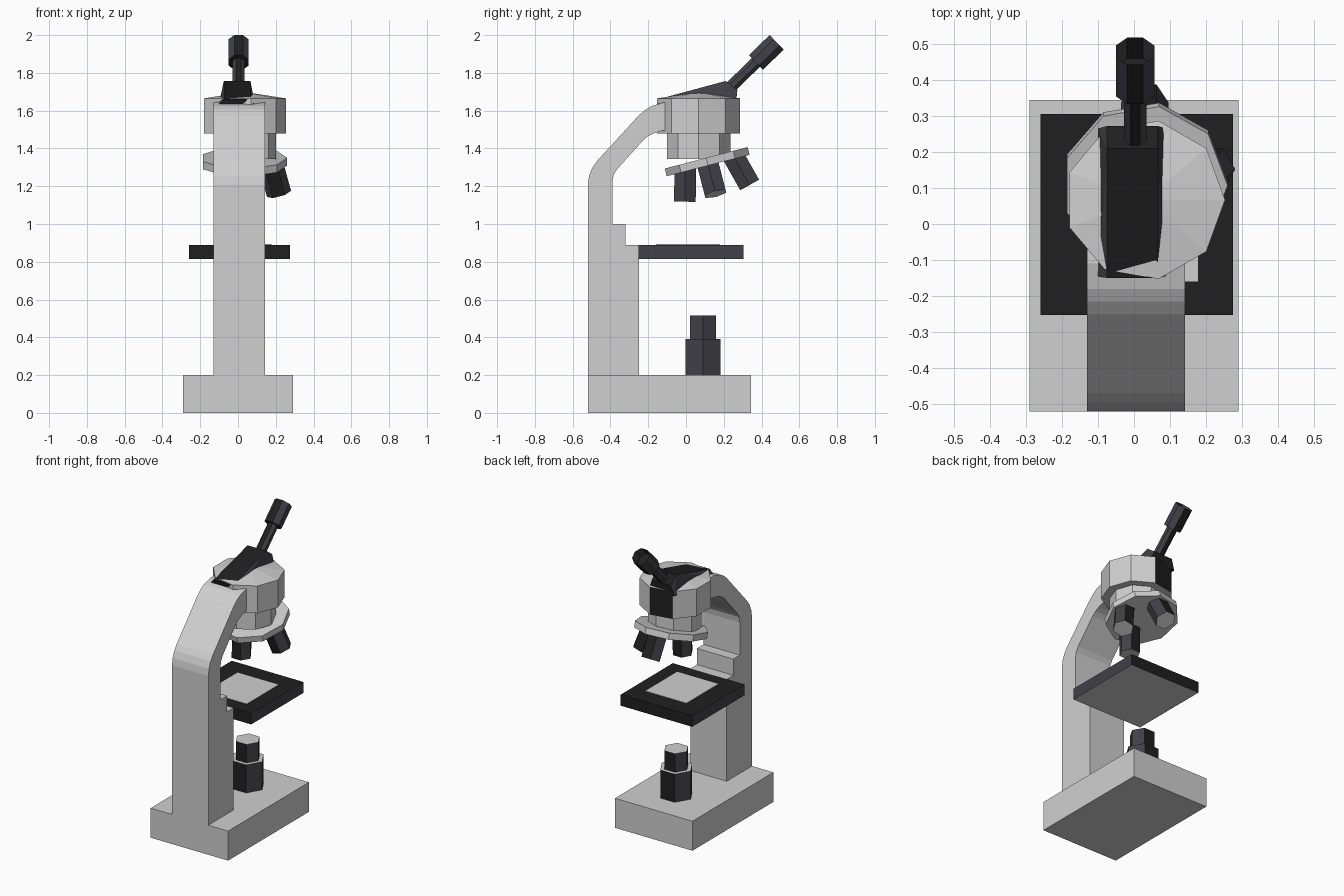
import bpy, bmesh, math
from mathutils import Vector, Matrix

if "Cube" in bpy.data.objects:
    bpy.data.objects.remove(bpy.data.objects["Cube"])


def mat(name, r, g, b):
    m = bpy.data.materials.new(name)
    m.diffuse_color = (r, g, b, 1)
    m.use_nodes = True
    m.node_tree.nodes["Principled BSDF"].inputs["Base Color"].default_value = m.diffuse_color
    return m


MATS = [mat("light grey", 0.63, 0.63, 0.63),
        mat("near black", 0.014, 0.014, 0.014),
        mat("dark slate", 0.055, 0.052, 0.066)]
GREY, BLACK, SLATE = 0, 1, 2


def finish(bm, name, rule=None):
    bmesh.ops.recalc_face_normals(bm, faces=bm.faces)
    bm.normal_update()
    if rule:
        for f in bm.faces:
            f.material_index = rule(f)
    me = bpy.data.meshes.new(name)
    bm.to_mesh(me)
    bm.free()
    for m in MATS:
        me.materials.append(m)
    ob = bpy.data.objects.new(name, me)
    bpy.context.collection.objects.link(ob)
    return ob


def dark(f):
    # dark parts: slate on the sides, black elsewhere
    return SLATE if abs(f.normal.x) > 0.5 else BLACK


def dark_capped(axis, both=False):
    # dark part with light end faces along an axis
    def rule(f):
        d = f.normal.dot(axis)
        if d > 0.99 or (both and d < -0.99):
            return GREY
        return dark(f)
    return rule


def box(name, lo, hi, rule=None):
    lo, hi = Vector(lo), Vector(hi)
    bm = bmesh.new()
    bmesh.ops.create_cube(bm, size=1)
    for v in bm.verts:
        v.co = (lo + hi) / 2 + v.co * (hi - lo)
    return finish(bm, name, rule)


def prism(name, a, b, r, n, rule=None, phase=0.0, bore=0, apex=0):
    # n-sided bar from a to b; x axis kept as reference direction
    a, b = Vector(a), Vector(b)
    d = (b - a).normalized()
    u = (Vector((1, 0, 0)) - d * d.x).normalized()
    w = d.cross(u)
    bm = bmesh.new()
    rings = []
    for p in (a, b):
        rings.append([bm.verts.new(p + r * (math.cos(t) * u + math.sin(t) * w))
                      for t in (phase + 2 * math.pi * i / n for i in range(n))])
    for i in range(n):
        j = (i + 1) % n
        bm.faces.new((rings[0][i], rings[0][j], rings[1][j], rings[1][i]))
    bm.faces.new(rings[0][::-1])
    top = bm.faces.new(rings[1])
    if bore:
        bmesh.ops.inset_region(bm, faces=[top], thickness=bore)
        ret = bmesh.ops.extrude_face_region(bm, geom=[top])
        for v in ret["geom"]:
            if isinstance(v, bmesh.types.BMVert):
                v.co -= d * 0.08
        if top.is_valid:
            bm.faces.remove(top)
    if apex:
        c = bmesh.ops.poke(bm, faces=[top])["verts"][0]
        c.co += d * apex
    return finish(bm, name, rule)


# Base
box("base", (-0.29, -0.52, 0), (0.29, 0.345, 0.2))

# Arm: side profile (y, z) extruded across x
profile = [(-0.52, 0.19), (-0.52, 1.21), (-0.513, 1.255), (-0.495, 1.30),
           (-0.47, 1.335), (-0.25, 1.575), (-0.215, 1.605), (-0.18, 1.625),
           (-0.11, 1.645), (0.0, 1.645), (0.0, 1.50), (-0.12, 1.495),
           (-0.165, 1.482), (-0.20, 1.465), (-0.225, 1.445), (-0.365, 1.29),
           (-0.383, 1.26), (-0.39, 1.22), (-0.39, 1.0), (-0.32, 1.0),
           (-0.32, 0.89), (-0.25, 0.89), (-0.25, 0.19)]
bm = bmesh.new()
face = bm.faces.new([bm.verts.new((-0.13, y, z)) for y, z in profile])
ext = bmesh.ops.extrude_face_region(bm, geom=[face])["geom"]
for v in ext:
    if isinstance(v, bmesh.types.BMVert):
        v.co.x = 0.142
arm = finish(bm, "arm")

# Stage with light underside and light glass plate
UP = Vector((0, 0, 1))
box("stage", (-0.26, -0.252, 0.815), (0.275, 0.305, 0.89), dark_capped(-UP))
box("stage_plate", (-0.13, -0.16, 0.885), (0.178, 0.18, 0.893))

# Lamp
prism("lamp_body", (0.01, 0.09, 0.19), (0.01, 0.09, 0.39), 0.108, 6, dark_capped(UP))
prism("lamp_lens", (0.01, 0.09, 0.38), (0.01, 0.09, 0.515), 0.08, 6, dark_capped(UP))

# Head with one black rear facet, and neck below it
prism("head", (0.03, 0.067, 1.48), (0.03, 0.067, 1.665), 0.223, 9,
      lambda f: BLACK if f.normal.y > 0.95 else GREY, apex=0.035)
prism("neck", (0.03, 0.067, 1.345), (0.03, 0.067, 1.49), 0.17, 9)

# Tilted turret
tilt = Matrix.Rotation(math.radians(14.5), 3, 'X')
centre = Vector((0.03, 0.112, 1.33))
down = tilt @ Vector((0, 0, -1))
prism("turret", centre + down * 0.021, centre - down * 0.021, 0.23, 9)

# Three objectives splayed around the turret
for i, (deg, radius) in enumerate(((-90, 0.12), (0, 0.14), (90, 0.14))):
    t = math.radians(deg)
    out = tilt @ Vector((math.cos(t), math.sin(t), 0))
    splay = math.radians(15)
    axis = down * math.cos(splay) + out * math.sin(splay)
    start = centre + out * radius
    prism(f"objective_{i + 1}", start, start + axis * 0.182, 0.066, 6,
          dark_capped(axis))

# Wedge housing on top of the head
bm = bmesh.new()
for x0, x1, pts in ((-0.1, 0.087, ((-0.145, 1.635), (0.265, 1.64))),
                    (-0.075, 0.066, ((-0.15, 1.66), (0.21, 1.757), (0.272, 1.71)))):
    for y, z in pts:
        bm.verts.new((x0, y, z))
        bm.verts.new((x1, y, z))
bmesh.ops.convex_hull(bm, input=bm.verts)
finish(bm, "prism_housing", dark)

# Eyepiece tube and hollow ocular
prism("eyepiece_tube", (0.003, 0.2, 1.69), (0.003, 0.385, 1.87), 0.034, 8, dark,
      phase=math.pi / 8)
prism("ocular", (0.003, 0.37, 1.855), (0.003, 0.48, 1.962), 0.058, 8, dark,
      phase=math.pi / 8, bore=0.018)
